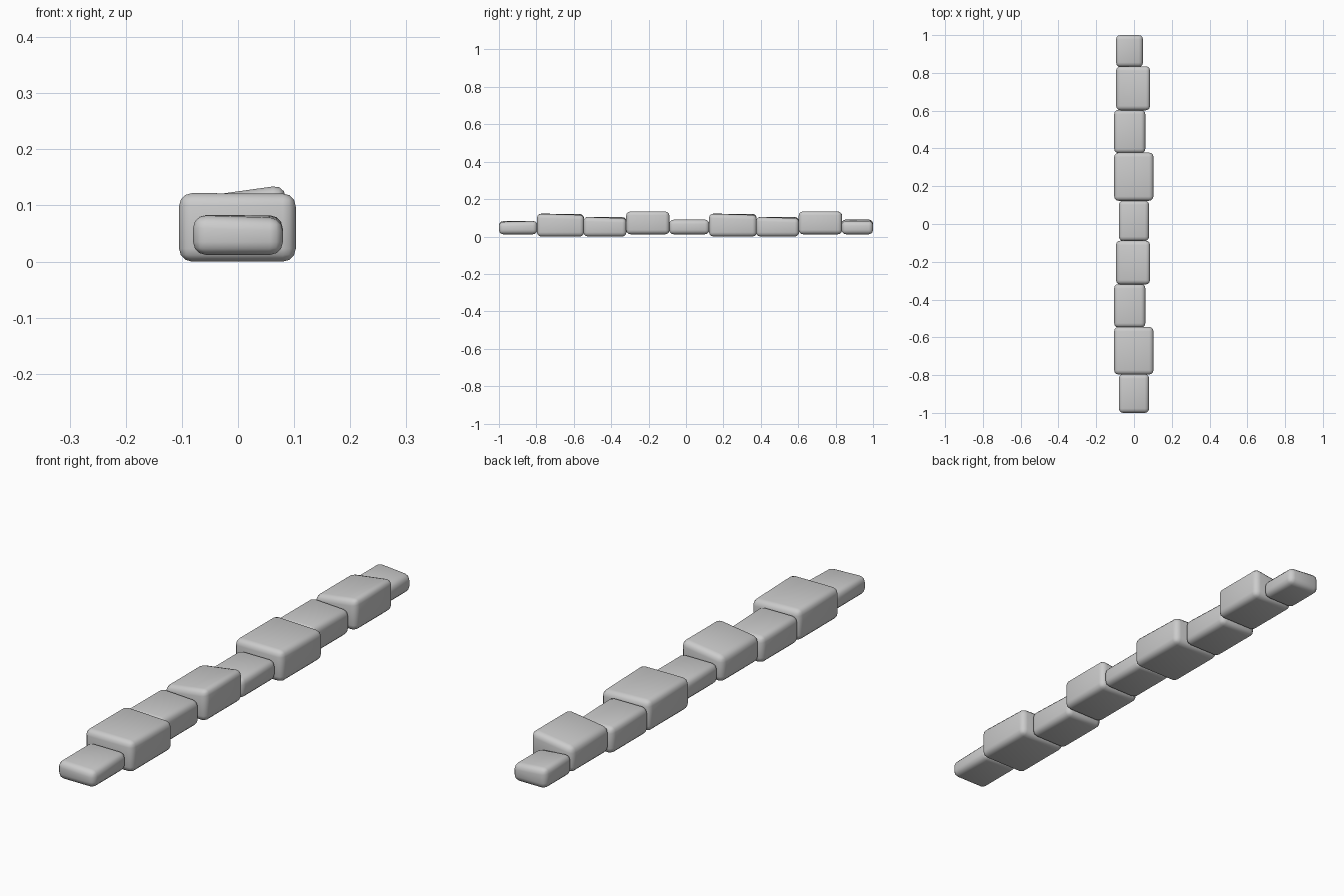
import bpy, bmesh

# x0, x1, y0, y1, bottom z, top heights at (left front, right front, left back, right back)
STONES = [
    (-0.08, 0.08, -1.00, -0.795, 0.012, (0.083, 0.077, 0.083, 0.083)),
    (-0.105, 0.103, -0.797, -0.545, 0.00, (0.122, 0.122, 0.122, 0.114)),
    (-0.105, 0.06, -0.548, -0.318, 0.00, (0.105, 0.105, 0.105, 0.096)),
    (-0.095, 0.085, -0.32, -0.088, 0.012, (0.112, 0.137, 0.112, 0.137)),
    (-0.08, 0.08, -0.09, 0.125, 0.012, (0.090, 0.090, 0.090, 0.090)),
    (-0.105, 0.103, 0.123, 0.378, 0.00, (0.122, 0.122, 0.122, 0.114)),
    (-0.105, 0.06, 0.375, 0.605, 0.00, (0.105, 0.105, 0.105, 0.096)),
    (-0.095, 0.085, 0.602, 0.835, 0.012, (0.112, 0.137, 0.112, 0.137)),
    (-0.095, 0.048, 0.832, 1.00, 0.012, (0.093, 0.081, 0.093, 0.081)),
]


def stone(name, x0, x1, y0, y1, z0, tops):
    """Rounded block with an uneven top."""
    bm = bmesh.new()
    bmesh.ops.create_cube(bm, size=1)
    for v in bm.verts:
        right, back, up = v.co.x > 0, v.co.y > 0, v.co.z > 0
        v.co = (x1 if right else x0, y1 if back else y0,
                tops[right + 2 * back] if up else z0)
    bmesh.ops.bevel(bm, geom=bm.edges[:], offset=0.023, segments=3,
                    profile=0.5, affect='EDGES')
    for f in bm.faces:
        f.smooth = True
    mesh = bpy.data.meshes.new(name)
    bm.to_mesh(mesh)
    bm.free()
    obj = bpy.data.objects.new(name, mesh)
    bpy.context.collection.objects.link(obj)


# Row of stones from front to back
for i, s in enumerate(STONES):
    stone(f"stone_{i + 1}", *s)
